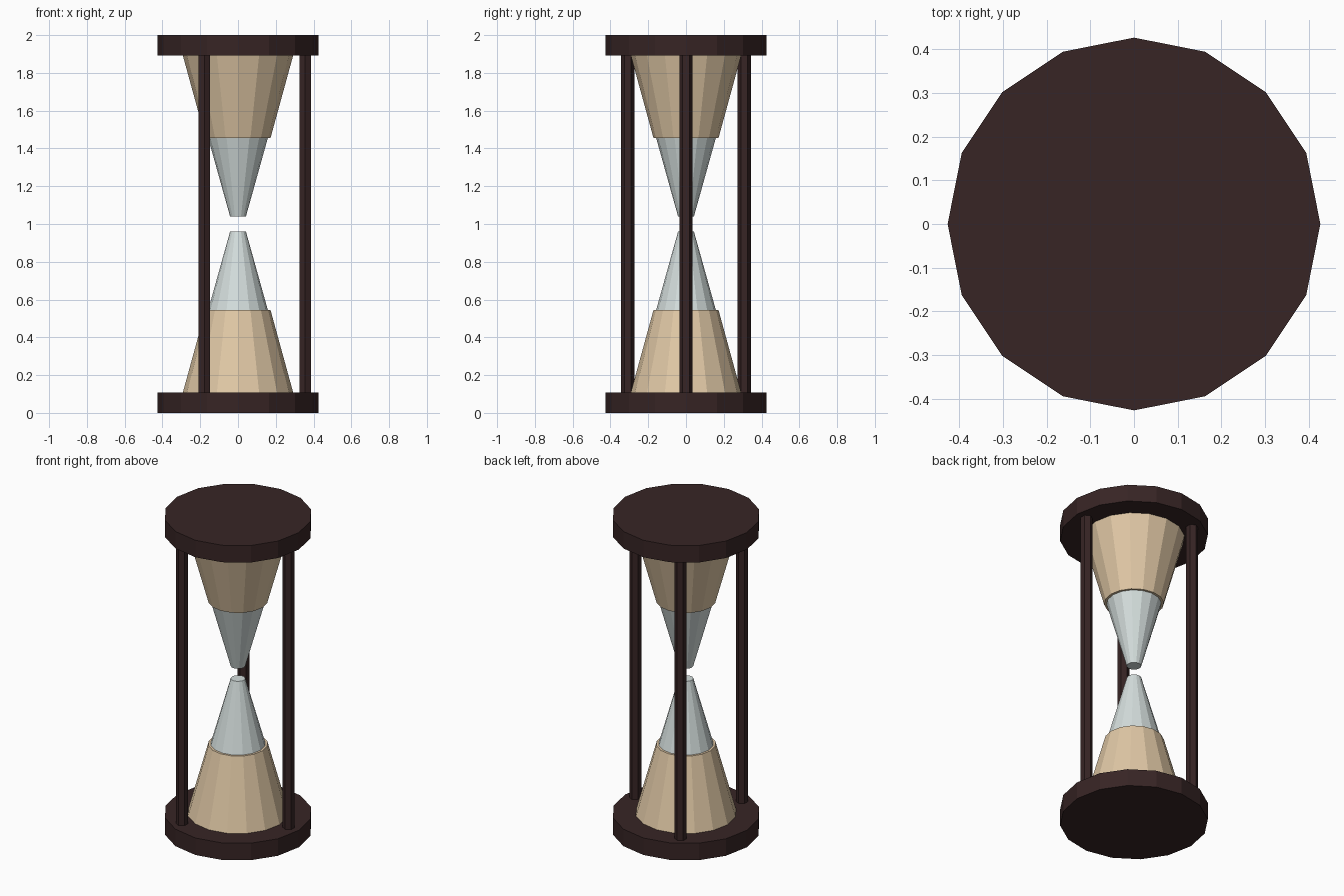
import bpy
import bmesh
import math
from mathutils import Matrix

if "Cube" in bpy.data.objects:
    bpy.data.objects.remove(bpy.data.objects["Cube"], do_unlink=True)


def material(name, rgb):
    mat = bpy.data.materials.new(name)
    mat.use_nodes = True
    colour = (*rgb, 1.0)
    mat.diffuse_color = colour
    mat.node_tree.nodes["Principled BSDF"].inputs["Base Color"].default_value = colour
    return mat


wood = material("dark wood", (0.038, 0.018, 0.018))
sand = material("sand", (0.75, 0.58, 0.38))
glass = material("pale glass", (0.66, 0.73, 0.72))


def frustum(name, mat, sides, r_low, r_high, z_low, z_high, x=0, y=0):
    """Capped, flat-shaded frustum with a corner facing +y."""
    bm = bmesh.new()
    bmesh.ops.create_cone(
        bm, cap_ends=True, segments=sides, radius1=r_low, radius2=r_high,
        depth=z_high - z_low,
        matrix=Matrix.Translation((x, y, (z_low + z_high) / 2)))
    mesh = bpy.data.meshes.new(name)
    bm.to_mesh(mesh)
    bm.free()
    mesh.materials.append(mat)
    obj = bpy.data.objects.new(name, mesh)
    bpy.context.collection.objects.link(obj)
    return obj


HEIGHT = 2.0
PLATE = 0.108
SIDES = 16

# End plates
frustum("bottom_plate", wood, SIDES, 0.427, 0.427, 0, PLATE)
frustum("top_plate", wood, SIDES, 0.427, 0.427, HEIGHT - PLATE, HEIGHT)

# Glass bulbs, each with a wider sand section at its plate
frustum("lower_glass", glass, SIDES, 0.28, 0.042, PLATE, 0.96)
frustum("upper_glass", glass, SIDES, 0.042, 0.28, HEIGHT - 0.96, HEIGHT - PLATE)
frustum("lower_sand", sand, SIDES, 0.292, 0.172, PLATE, 0.545)
frustum("upper_sand", sand, SIDES, 0.172, 0.292, HEIGHT - 0.545, HEIGHT - PLATE)

# Three hexagonal posts
for i in range(3):
    angle = math.tau * i / 3
    frustum(f"post_{i + 1}", wood, 6, 0.035, 0.035, PLATE, HEIGHT - PLATE,
            0.356 * math.cos(angle), 0.356 * math.sin(angle))
